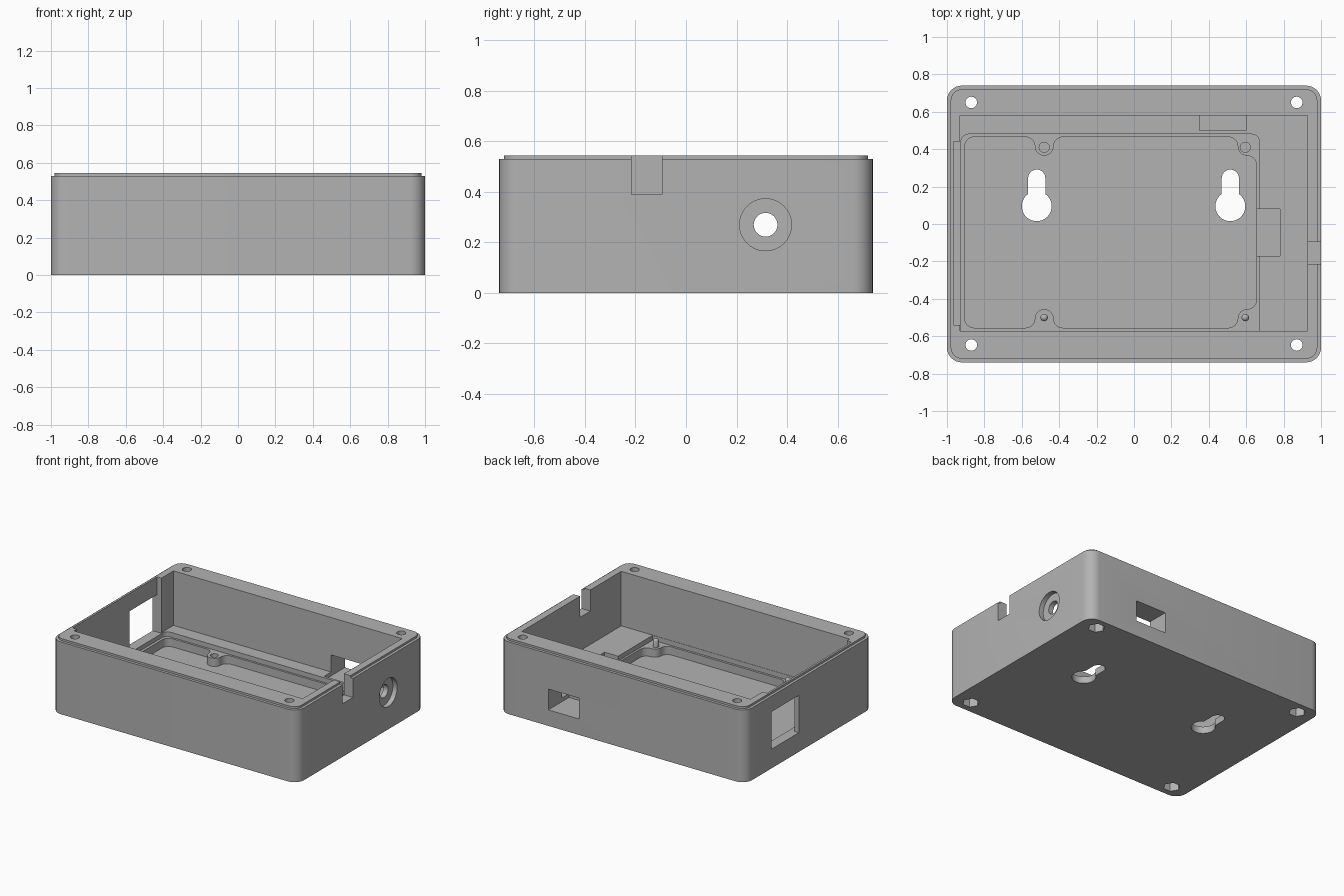
import bpy, bmesh, math

cube = bpy.data.objects.get("Cube")
if cube:
    bpy.data.objects.remove(cube, do_unlink=True)

grey = bpy.data.materials.new("plain grey")
grey.use_nodes = True
COLOUR = (0.45, 0.45, 0.45, 1)
grey.diffuse_color = COLOUR
grey.node_tree.nodes["Principled BSDF"].inputs["Base Color"].default_value = COLOUR


def arc(cx, cy, r, start, end, steps=8):
    return [(cx + r * math.cos(math.radians(start + (end - start) * i / steps)),
             cy + r * math.sin(math.radians(start + (end - start) * i / steps)))
            for i in range(steps + 1)]


def circle(cx, cy, r, n=32):
    return arc(cx, cy, r, 0, 360, n)[:-1]


def rect(x0, x1, y0, y1):
    return [(x0, y0), (x1, y0), (x1, y1), (x0, y1)]


def rounded(hx, hy, r):
    return (arc(hx - r, hy - r, r, 0, 90) + arc(r - hx, hy - r, r, 90, 180)
            + arc(r - hx, r - hy, r, 180, 270) + arc(hx - r, r - hy, r, 270, 360))


def loft(name, rings):
    """Solid through matching outlines, each given as (outline, height)."""
    bm = bmesh.new()
    loops = [[bm.verts.new((x, y, z)) for x, y in pts] for pts, z in rings]
    n = len(loops[0])
    for a, b in zip(loops, loops[1:]):
        for i in range(n):
            j = (i + 1) % n
            bm.faces.new((a[i], a[j], b[j], b[i]))
    bm.faces.new(loops[0][::-1])
    bm.faces.new(loops[-1])
    bmesh.ops.recalc_face_normals(bm, faces=bm.faces)
    mesh = bpy.data.meshes.new(name)
    bm.to_mesh(mesh)
    bm.free()
    mesh.materials.append(grey)
    obj = bpy.data.objects.new(name, mesh)
    bpy.context.collection.objects.link(obj)
    return obj


def activate(obj):
    bpy.ops.object.select_all(action='DESELECT')
    obj.select_set(True)
    bpy.context.view_layer.objects.active = obj


def cut(pts, z0, z1, along_x=None):
    """Carve a prism; along_x turns its axis to x at the given (y, z) centre."""
    tool = loft("cutter", [(pts, z0), (pts, z1)])
    if along_x:
        tool.rotation_euler = (0, math.pi / 2, 0)
        tool.location = (0, *along_x)
    mod = case.modifiers.new("cut", 'BOOLEAN')
    mod.operation = 'DIFFERENCE'
    mod.solver = 'EXACT'
    mod.object = tool
    activate(case)
    bpy.ops.object.modifier_apply(modifier=mod.name)
    bpy.data.objects.remove(tool, do_unlink=True)


# Outer shell with stepped lip
BASE, LEDGE, RIM, FLOOR, TOP = 0.53, 0.145, 0.11, 0.05, 0.545
outer, lip = rounded(1, 0.74, 0.08), rounded(0.98, 0.72, 0.06)
case = loft("case", [(outer, 0), (outer, BASE), (lip, BASE), (lip, TOP)])

# Main cavity and shallow board recess
cut(rect(-0.93, 0.927, -0.573, 0.58), LEDGE, 1)
board = [(-0.925, -0.571), (0.67, -0.571)] + arc(0.63, 0.44, 0.04, 0, 90) + arc(-0.885, 0.44, 0.04, 90, 180)
cut(board, RIM, 0.3)

# Deep pocket, outlined around four screw bosses
R, MID, HALF = 0.05, -0.045, 0.51
by = R - HALF
lower = (arc(-0.855, by, R, 180, 270)
         + arc(-0.58, by, R, 270, 360) + arc(-0.48, by, R, 180, 0, 14)[1:] + arc(-0.38, by, R, 180, 270)[1:]
         + arc(0.505, by, R, 270, 360) + arc(0.605, by, R, 180, 90)[1:] + arc(0.605, by + 2 * R, R, 270, 360)[1:])
pocket = lower + [(x, -y) for x, y in reversed(lower)]
cut([(x, y + MID) for x, y in pocket], FLOOR, 0.3)

# Connector notch and rear port
cut(rect(0.656, 0.78, -0.17, 0.08), 0.08, 0.3)
cut(rect(0.35, 0.6, 0.5, 0.9), 0.117, 0.27)

# Left wall: thinned panel and window
cut(rect(-0.965, -0.9, -0.54, 0.44), LEDGE - 0.004, 1)
cut(rect(-1.1, -0.9, 0.12, 0.439), LEDGE - 0.004, 0.415)

# Right wall: cable slot and countersunk jack hole
cut(rect(0.9, 1.1, -0.215, -0.095), 0.39, 1)
cut(circle(0, 0, 0.103, 40), 0.965, 1.1, (0.315, 0.27))
cut(circle(0, 0, 0.047), 0.85, 1.1, (0.315, 0.27))

# Keyhole hangers through the floor
for x in (-0.52, 0.515):
    keyhole = arc(x, 0.095, 0.08, 125, 415, 28) + arc(x, 0.245, 0.046, 0, 180, 14)
    cut(keyhole, -0.1, 0.2)

# Corner bolt holes with hexagonal nut pockets
for x in (-0.87, 0.87):
    for y in (-0.647, 0.65):
        cut(circle(x, y, 0.031, 24), -0.1, 1)
        cut(circle(x, y, 0.057, 6), -0.1, 0.08)

# Screw bores in the rear bosses, locating pins on the front ones
for x, side in ((-0.48, "right"), (0.595, "left")):
    cut(circle(x, 0.41, 0.027, 20), 0.06, 0.3)
    profile = ((0.02, RIM - 0.01), (0.02, 0.155), (0.015, 0.165), (0.006, 0.17))
    pin = loft(side + "_locating_pin", [(circle(x, -0.5, r, 20), z) for r, z in profile])
    activate(pin)
    bpy.ops.object.shade_smooth_by_angle(angle=math.radians(50))

activate(case)
bpy.ops.object.shade_smooth_by_angle(angle=math.radians(30))
